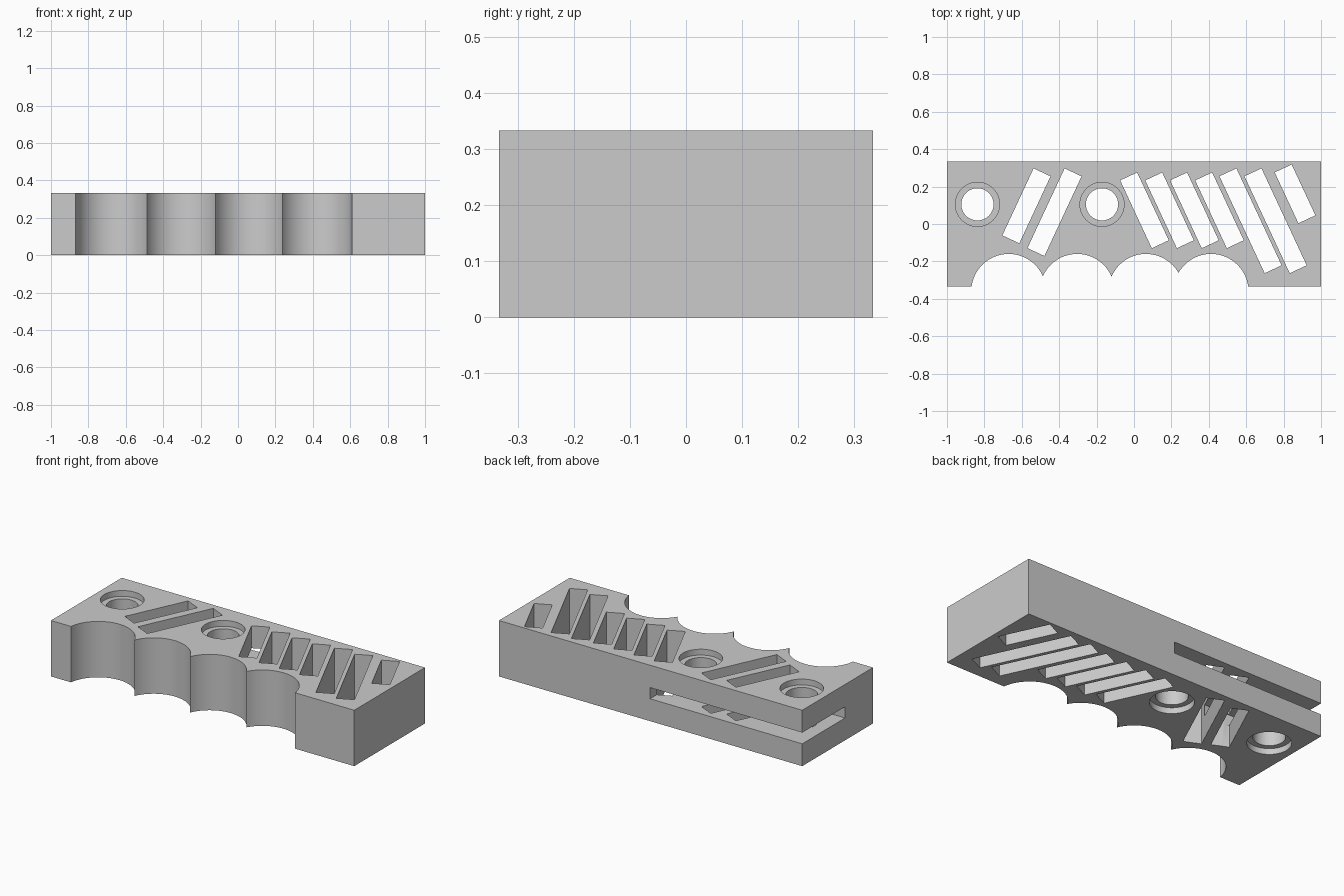
import bpy, bmesh, math
from mathutils import Matrix, Vector

if "Cube" in bpy.data.objects:
    bpy.data.objects.remove(bpy.data.objects["Cube"])

W, D, H = 1.0, 0.3333, 0.3333      # half width, half depth, full height
grey = bpy.data.materials.new("grey plastic")
grey.diffuse_color = (0.6, 0.6, 0.6, 1)
grey.use_nodes = True
grey.node_tree.nodes["Principled BSDF"].inputs["Base Color"].default_value = grey.diffuse_color


def make_object(name, bm):
    bmesh.ops.recalc_face_normals(bm, faces=bm.faces)
    mesh = bpy.data.meshes.new(name)
    bm.to_mesh(mesh)
    bm.free()
    mesh.materials.append(grey)
    ob = bpy.data.objects.new(name, mesh)
    bpy.context.collection.objects.link(ob)
    return ob


def box(name, center, size, angle=0.0):
    bm = bmesh.new()
    m = (Matrix.Translation(center) @ Matrix.Rotation(math.radians(angle), 4, 'Z')
         @ Matrix.Diagonal((*size, 1)))
    bmesh.ops.create_cube(bm, size=1, matrix=m)
    return make_object(name, bm)


def cylinder(name, x, y, r, z0, z1):
    bm = bmesh.new()
    bmesh.ops.create_cone(bm, cap_ends=True, segments=64, radius1=r, radius2=r,
                          depth=z1 - z0,
                          matrix=Matrix.Translation((x, y, (z0 + z1) / 2)))
    return make_object(name, bm)


# Block outline with four finger scallops along the front
R, CY = 0.2, -0.36
centers = [-0.67, -0.304, 0.064, 0.412]
end = math.sqrt(R * R - (D + CY) ** 2)
bounds = ([centers[0] - end]
          + [(a + b) / 2 for a, b in zip(centers, centers[1:])]
          + [centers[-1] + end])
outline = [(-W, D), (-W, -D)]
for i, cx in enumerate(centers):
    a0 = math.acos((bounds[i] - cx) / R)
    a1 = math.acos((bounds[i + 1] - cx) / R)
    for k in range(0 if i == 0 else 1, 33):
        a = a0 + (a1 - a0) * k / 32
        outline.append((cx + R * math.cos(a), CY + R * math.sin(a)))
outline += [(W, -D), (W, D)]

bm = bmesh.new()
face = bm.faces.new([bm.verts.new((x, y, 0)) for x, y in outline])
ext = bmesh.ops.extrude_face_region(bm, geom=[face])
bmesh.ops.translate(bm, vec=Vector((0, 0, H)),
                    verts=[g for g in ext["geom"] if isinstance(g, bmesh.types.BMVert)])
body = make_object("grip_block", bm)

cutters = []

# Angled through slots: x, y, length, tilt in degrees
slots = [(-0.575, 0.097, 0.395, -25), (-0.425, 0.063, 0.47, -25),
         (0.056, 0.073, 0.40, 25), (0.19, 0.073, 0.40, 25),
         (0.323, 0.073, 0.40, 25), (0.457, 0.073, 0.40, 25),
         (0.623, 0.017, 0.572, 25), (0.757, 0.017, 0.572, 25),
         (0.861, 0.161, 0.30, 25)]
for x, y, length, tilt in slots:
    cutters.append(box("slot_cutter", (x, y, H / 2), (0.1, length, 1), tilt))

# Bolt holes, counterbored on both faces
BORE = 0.035
for x in (-0.837, -0.171):
    cutters.append(cylinder("hole_cutter", x, 0.105, 0.086, -0.2, H + 0.2))
    cutters.append(cylinder("top_bore_cutter", x, 0.105, 0.118, H - BORE, H + 0.1))
    cutters.append(cylinder("bottom_bore_cutter", x, 0.105, 0.118, -0.1, BORE))

# Flat pocket open to the back and the left end
x0, x1, y0, y1 = -1.2, 0.004, -0.07, 0.5
cutters.append(box("pocket_cutter", ((x0 + x1) / 2, (y0 + y1) / 2, H / 2),
                   (x1 - x0, y1 - y0, 0.0667)))

# Cut everything out of the block
bpy.context.view_layer.objects.active = body
for cutter in cutters:
    mod = body.modifiers.new("cut", 'BOOLEAN')
    mod.operation = 'DIFFERENCE'
    mod.solver = 'EXACT'
    mod.object = cutter
    bpy.ops.object.modifier_apply(modifier=mod.name)
    bpy.data.objects.remove(cutter)

bpy.ops.object.select_all(action='DESELECT')
body.select_set(True)
bpy.ops.object.shade_smooth_by_angle(angle=math.radians(30))
